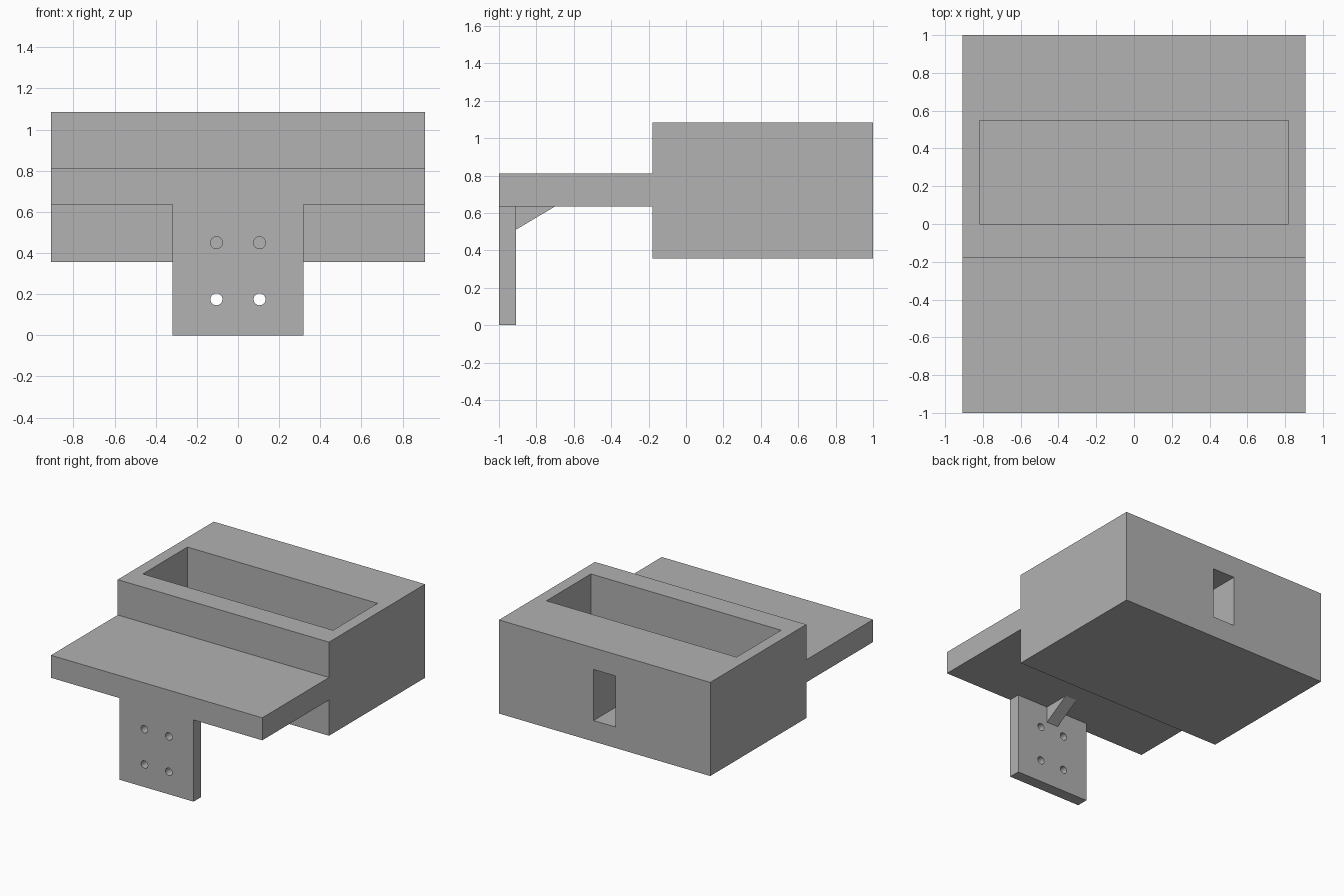
import bpy
import bmesh
from mathutils import Matrix, Vector

cube = bpy.data.objects.get("Cube")
if cube:
    bpy.data.objects.remove(cube, do_unlink=True)

grey = bpy.data.materials.new("plain_grey")
grey.use_nodes = True
colour = (0.445, 0.445, 0.445, 1)
grey.diffuse_color = colour
grey.node_tree.nodes["Principled BSDF"].inputs["Base Color"].default_value = colour


def finish(name, bm):
    bmesh.ops.recalc_face_normals(bm, faces=bm.faces)
    mesh = bpy.data.meshes.new(name)
    bm.to_mesh(mesh)
    bm.free()
    mesh.materials.append(grey)
    obj = bpy.data.objects.new(name, mesh)
    bpy.context.collection.objects.link(obj)
    return obj


def side_prism(name, profile, half_width):
    """Extrude a (y, z) profile symmetrically across x."""
    bm = bmesh.new()
    face = bm.faces.new([bm.verts.new((-half_width, y, z)) for y, z in profile])
    out = bmesh.ops.extrude_face_region(bm, geom=[face])
    verts = [v for v in out["geom"] if isinstance(v, bmesh.types.BMVert)]
    bmesh.ops.translate(bm, verts=verts, vec=(2 * half_width, 0, 0))
    return finish(name, bm)


def block(name, half_width, y0, y1, z0, z1):
    return side_prism(name, [(y0, z0), (y1, z0), (y1, z1), (y0, z1)], half_width)


def drill(name, x, y, z, radius, depth):
    bm = bmesh.new()
    bmesh.ops.create_cone(bm, cap_ends=True, segments=32, radius1=radius,
                          radius2=radius, depth=depth)
    turn = Matrix.Rotation(1.5707963, 4, "X")
    bmesh.ops.transform(bm, matrix=Matrix.Translation(Vector((x, y, z))) @ turn,
                        verts=bm.verts)
    return finish(name, bm)


def cut(target, cutter):
    cutter.hide_render = True
    mod = target.modifiers.new("cut", "BOOLEAN")
    mod.operation = "DIFFERENCE"
    mod.solver = "EXACT"
    mod.object = cutter
    bpy.context.view_layer.objects.active = target
    bpy.ops.object.modifier_apply(modifier=mod.name)
    bpy.data.objects.remove(cutter, do_unlink=True)


# Box and front shelf share one stepped side profile
shelf_low, shelf_high, step = 0.635, 0.81, -0.18
box_low, box_high = 0.357, 1.085
body = side_prism("box_and_shelf", [
    (-1, shelf_low), (step, shelf_low), (step, box_low), (1, box_low),
    (1, box_high), (step, box_high), (step, shelf_high), (-1, shelf_high)], 0.909)

# Open pocket in the top and a blind slot in the back
cut(body, block("pocket_cutter", 0.818, 0, 0.547, 0.45, 1.3))
cut(body, block("slot_cutter", 0.095, 0.64, 1.2, 0.52, 0.917))

# Hanging mounting plate with four screw holes
plate = block("mounting_plate", 0.318, -1, -0.91, 0, shelf_low)
for x in (-0.105, 0.105):
    for z in (0.175, 0.45):
        cut(plate, drill("hole_cutter", x, -0.95, z, 0.029, 0.4))

# Small triangular brace behind the plate
side_prism("brace", [(-0.91, 0.51), (-0.70, shelf_low), (-0.91, shelf_low)], 0.05)
